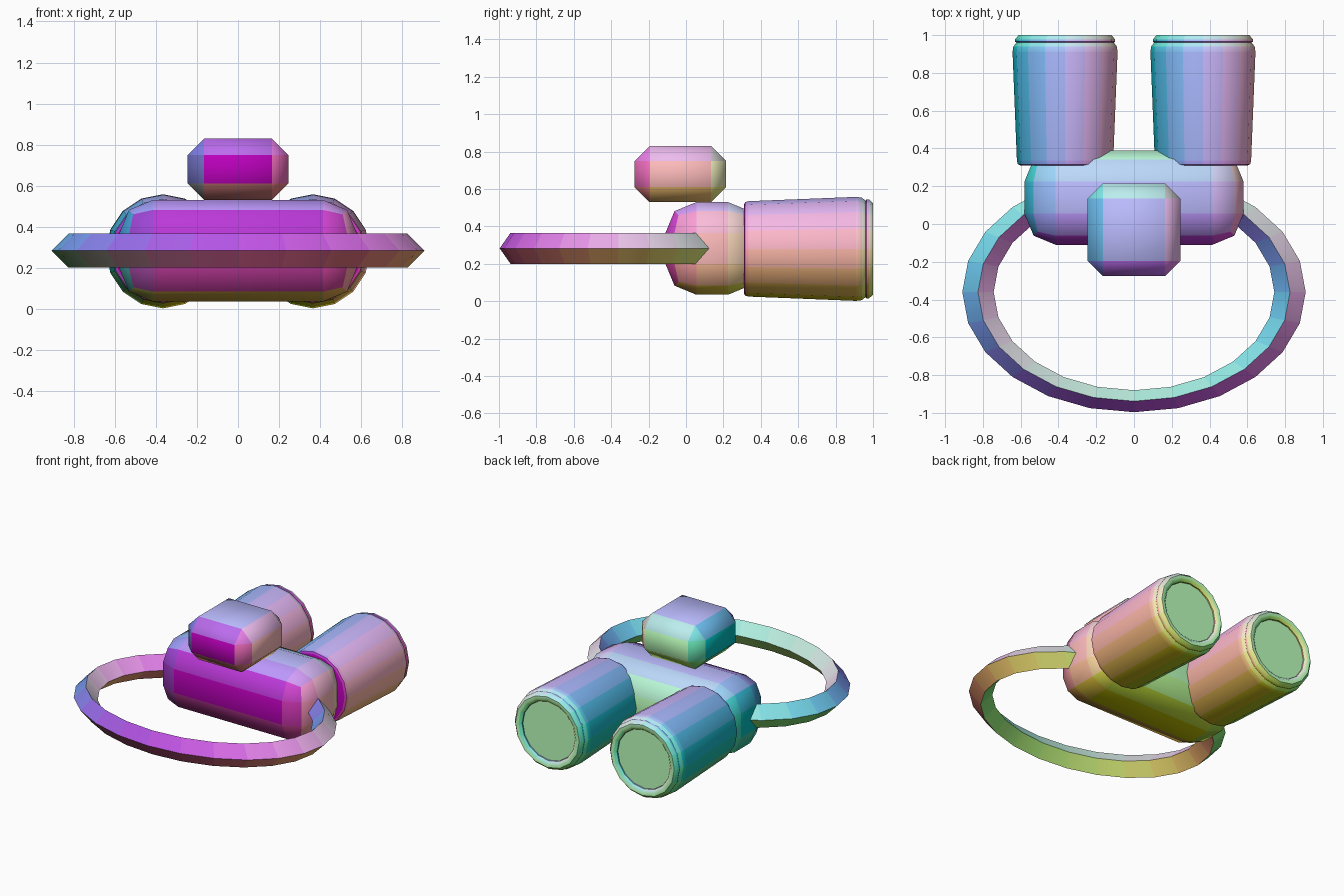
import bpy, bmesh
from math import cos, sin, pi, radians

if "Cube" in bpy.data.objects:
    bpy.data.objects.remove(bpy.data.objects["Cube"])


def tint(obj):
    """Colour each face by the direction it points, sharing materials."""
    slots = {}
    for face in obj.data.polygons:
        color = [round(0.5 + 0.5 * c, 2) for c in face.normal]
        name = "tint_%.2f_%.2f_%.2f" % tuple(color)
        if name not in slots:
            mat = bpy.data.materials.get(name) or bpy.data.materials.new(name)
            mat.diffuse_color = (*color, 1)
            mat.use_nodes = True
            mat.node_tree.nodes["Principled BSDF"].inputs["Base Color"].default_value = mat.diffuse_color
            slots[name] = len(obj.data.materials)
            obj.data.materials.append(mat)
        face.material_index = slots[name]


def finish(obj, angle=47):
    tint(obj)
    bpy.ops.object.select_all(action='DESELECT')
    obj.select_set(True)
    bpy.context.view_layer.objects.active = obj
    bpy.ops.object.shade_smooth_by_angle(angle=radians(angle))


def from_bmesh(name, bm):
    bmesh.ops.recalc_face_normals(bm, faces=bm.faces)
    mesh = bpy.data.meshes.new(name)
    bm.to_mesh(mesh)
    bm.free()
    obj = bpy.data.objects.new(name, mesh)
    bpy.context.collection.objects.link(obj)
    return obj


def bevelled_box(name, lo, hi, width, segments):
    bm = bmesh.new()
    bmesh.ops.create_cube(bm, size=1)
    for v in bm.verts:
        v.co = [(a + b) / 2 + c * (b - a) for a, b, c in zip(lo, hi, v.co)]
    bmesh.ops.bevel(bm, geom=bm.edges[:], offset=width, segments=segments,
                    profile=0.5, affect='EDGES')
    obj = from_bmesh(name, bm)
    finish(obj)
    return obj


def lathe_y(name, profile, cx, cz, sides=16):
    """Revolve (radius, y) points around a y axis, capping both ends."""
    bm = bmesh.new()
    rings = [[bm.verts.new((cx + r * sin(2 * pi * i / sides), y,
                            cz + r * cos(2 * pi * i / sides)))
              for i in range(sides)] for r, y in profile]
    for a, b in zip(rings, rings[1:]):
        for i in range(sides):
            j = (i + 1) % sides
            bm.faces.new((a[i], a[j], b[j], b[i]))
    bm.faces.new(rings[0])
    bm.faces.new(rings[-1])
    obj = from_bmesh(name, bm)
    finish(obj)
    return obj


# Main housing and the mount block above it
bevelled_box("housing", (-0.58, -0.11, 0.035), (0.58, 0.39, 0.53), 0.165, 2)
bevelled_box("mount_block", (-0.245, -0.275, 0.53), (0.245, 0.215, 0.83), 0.08, 1)

# Head strap: diamond-section oval ring passing through the housing
bpy.ops.mesh.primitive_torus_add(major_segments=24, minor_segments=4,
                                 major_radius=0.826, minor_radius=0.083,
                                 location=(0, -0.36, 0.283))
strap = bpy.context.object
strap.name = "head_strap"
strap.scale = (1, 0.7, 1)
bpy.ops.object.transform_apply(location=False, rotation=False, scale=True)
finish(strap)

# Twin eyepieces: tapered barrel, chamfered rim and recessed lens
barrel = [(0.237, 0.31), (0.25, 0.316), (0.255, 0.335), (0.278, 0.91),
          (0.274, 0.94), (0.258, 0.96), (0.2, 0.962)]
rim = [(0.25, 0.955), (0.265, 0.965), (0.265, 0.978), (0.245, 1.0),
       (0.222, 1.0), (0.205, 0.985), (0.205, 0.958)]
lens = [(0.203, 0.95), (0.203, 0.978)]
for side, x in (("left", -0.365), ("right", 0.365)):
    lathe_y(side + "_barrel", barrel, x, 0.28)
    lathe_y(side + "_rim", rim, x, 0.28)
    lathe_y(side + "_lens", lens, x, 0.28)
